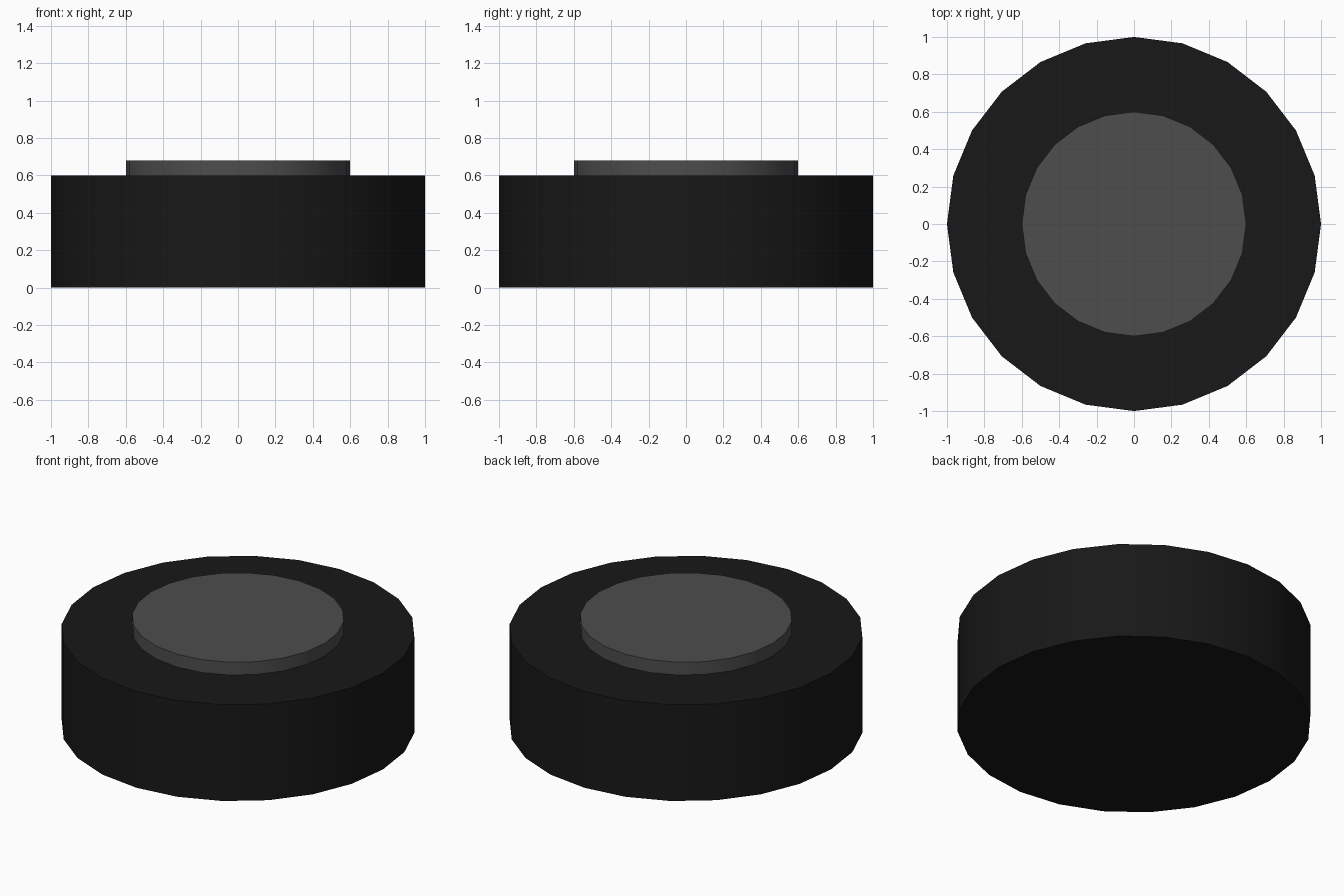
import bpy
import math

if "Cube" in bpy.data.objects:
    bpy.data.objects.remove(bpy.data.objects["Cube"])


def material(name, value):
    mat = bpy.data.materials.new(name)
    mat.diffuse_color = (value, value, value, 1)
    mat.use_nodes = True
    mat.node_tree.nodes["Principled BSDF"].inputs["Base Color"].default_value = mat.diffuse_color
    return mat


def disc(name, radius, bottom, top, mat):
    bpy.ops.mesh.primitive_cylinder_add(
        vertices=24, radius=radius, depth=top - bottom,
        location=(0, 0, (bottom + top) / 2))
    obj = bpy.context.object
    obj.name = name
    obj.data.materials.append(mat)
    # Smooth rim, crisp top and bottom edges
    bpy.ops.object.shade_smooth_by_angle(angle=math.radians(30))
    return obj


# Wide dark base
disc("base", 1.0, 0.0, 0.6, material("black", 0.009))

# Raised grey cap on top
disc("cap", 0.6, 0.6, 0.68, material("dark_grey", 0.075))
